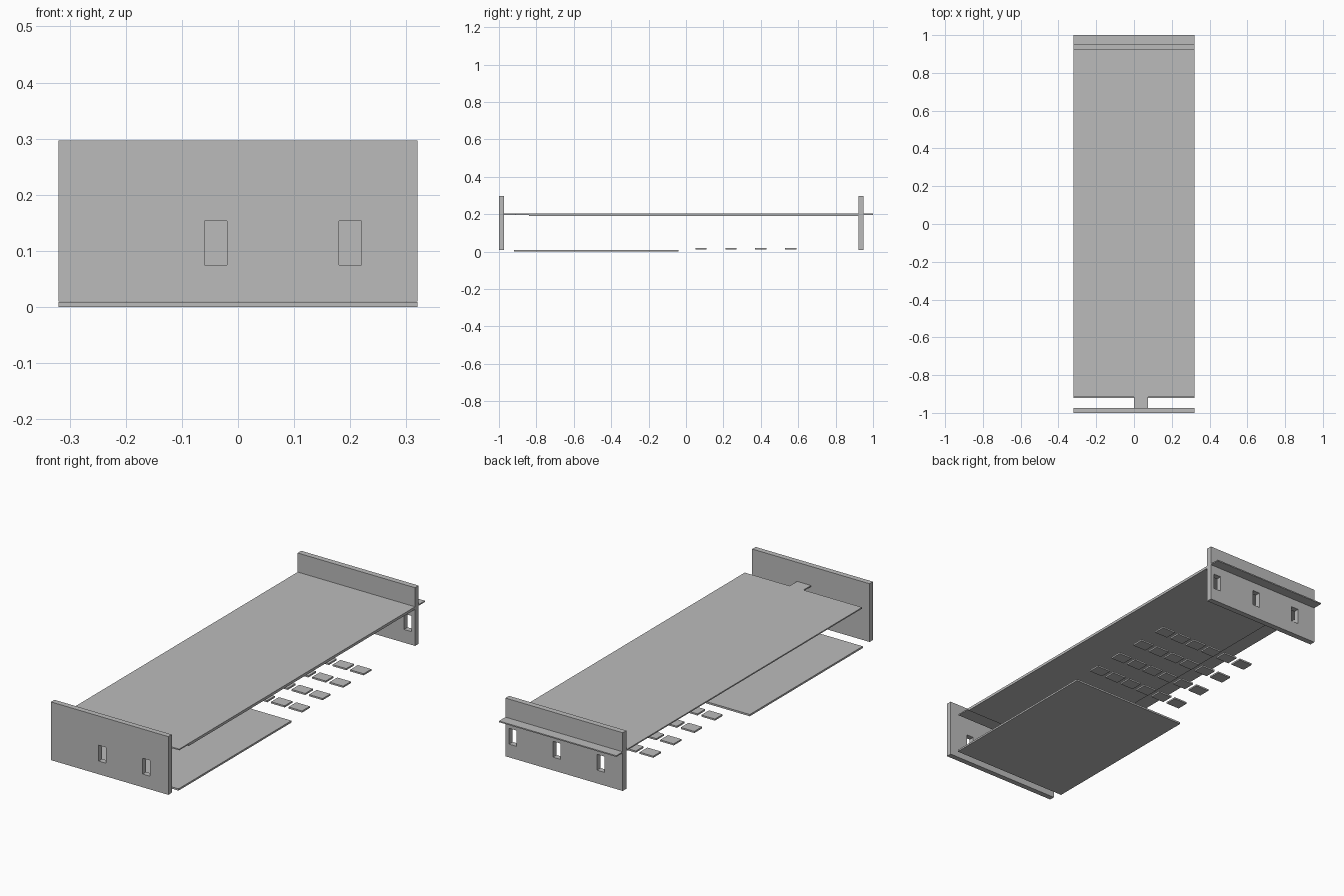
import bpy, bmesh

if "Cube" in bpy.data.objects:
    bpy.data.objects.remove(bpy.data.objects["Cube"])

grey = bpy.data.materials.new("light_grey")
grey.diffuse_color = (0.5, 0.5, 0.5, 1)
grey.use_nodes = True
grey.node_tree.nodes["Principled BSDF"].inputs["Base Color"].default_value = grey.diffuse_color


def finish(name, bm):
    bmesh.ops.recalc_face_normals(bm, faces=bm.faces)
    mesh = bpy.data.meshes.new(name)
    bm.to_mesh(mesh)
    bm.free()
    mesh.materials.append(grey)
    obj = bpy.data.objects.new(name, mesh)
    bpy.context.collection.objects.link(obj)
    return obj


def extrude(bm, vector):
    """Thicken all faces of a flat sheet along a vector."""
    out = bmesh.ops.extrude_face_region(bm, geom=bm.faces[:], use_keep_orig=True)
    verts = [g for g in out["geom"] if isinstance(g, bmesh.types.BMVert)]
    bmesh.ops.translate(bm, verts=verts, vec=vector)


def slab(name, outline, z0, z1):
    """Flat plate from an (x, y) outline."""
    bm = bmesh.new()
    bm.faces.new([bm.verts.new((x, y, z0)) for x, y in outline])
    extrude(bm, (0, 0, z1 - z0))
    return finish(name, bm)


def rect(x0, x1, y0, y1):
    return [(x0, y0), (x1, y0), (x1, y1), (x0, y1)]


def panel(name, y0, y1, slots):
    """Upright panel with a row of rectangular slots cut through."""
    xs = [-W] + [c + s for c in slots for s in (-0.02, 0.02)] + [W]
    zs = [0.01, 0.075, 0.153, 0.297]
    bm = bmesh.new()
    grid = [[bm.verts.new((x, y0, z)) for z in zs] for x in xs]
    for i in range(len(xs) - 1):
        for j in range(3):
            if i % 2 and j == 1:
                continue  # slot opening
            bm.faces.new((grid[i][j], grid[i + 1][j], grid[i + 1][j + 1], grid[i][j + 1]))
    extrude(bm, (0, y1 - y0, 0))
    return finish(name, bm)


W = 0.32     # half width
MID = 0.04   # centre line of tab, slots and keys

# End panels
panel("front_panel", -1.0, -0.973, [MID - 0.08, MID + 0.16])
panel("back_panel", 0.922, 0.95, [MID - 0.24, MID, MID + 0.24])

# Top board with locating tab at the front, running through the back panel
slab("top_board", [(-W, -0.915), (0.0, -0.915), (0.0, -0.973), (0.075, -0.973),
                   (0.075, -0.915), (W, -0.915), (W, 1.0), (-W, 1.0)], 0.197, 0.203)

# Narrower backing layer under the board
slab("backing_board", rect(MID - 0.28, W, -0.84, 0.922), 0.190, 0.197)

# Lower plate
slab("lower_plate", rect(-W, W, -0.92, -0.04), 0.0, 0.009)

# Four rows of six small tiles
for row in range(4):
    for col in range(6):
        x = MID + (col - 2.5) * 0.095
        y = 0.08 + row * 0.16
        slab(f"tile_{row}_{col}", rect(x - 0.037, x + 0.037, y - 0.03, y + 0.03), 0.013, 0.021)
